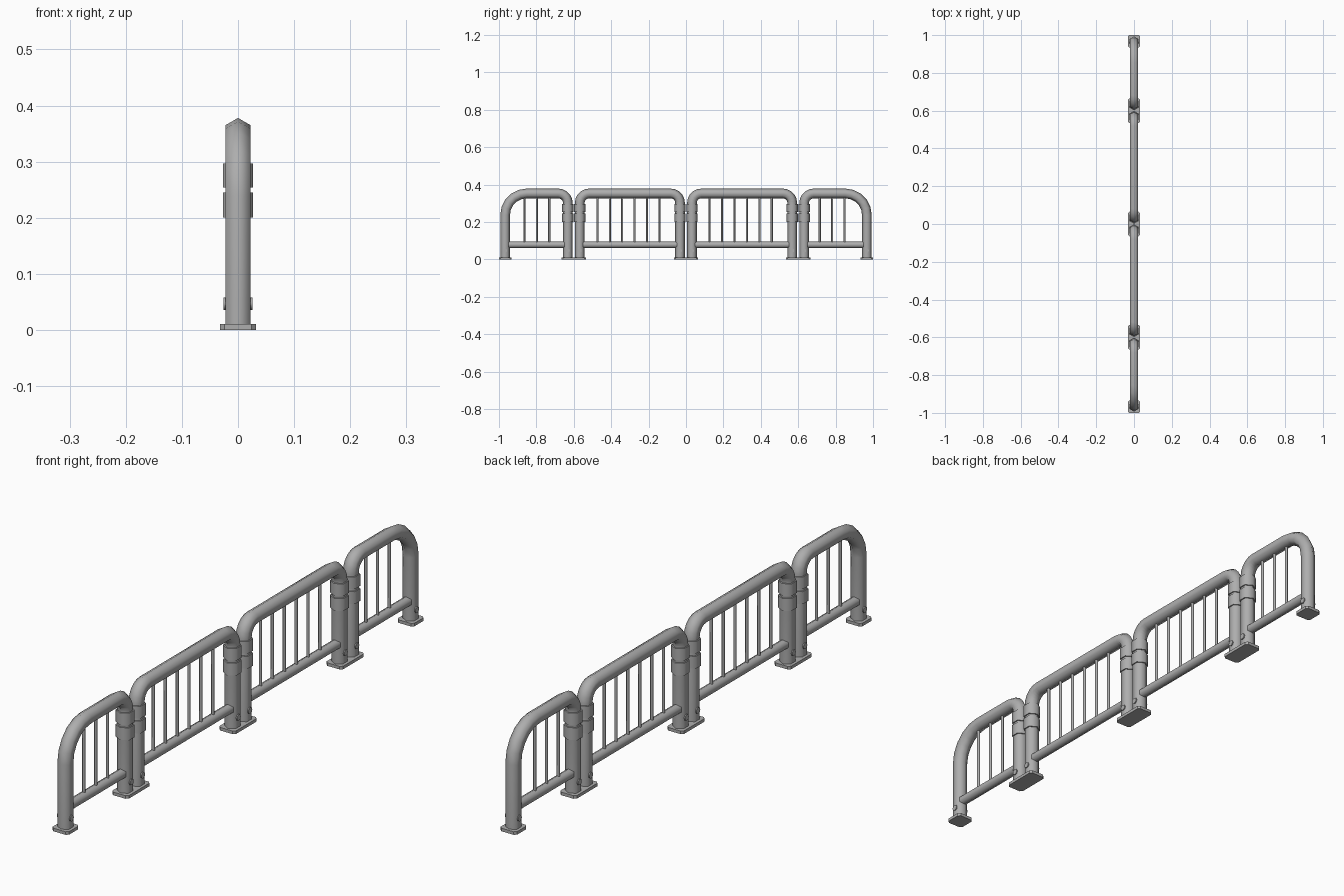
import bpy, bmesh
from math import pi, sin, cos, radians
from mathutils import Vector

if "Cube" in bpy.data.objects:
    bpy.data.objects.remove(bpy.data.objects["Cube"])

steel = bpy.data.materials.new("grey_steel")
steel.use_nodes = True
GREY = (0.42, 0.42, 0.42, 1)
steel.diffuse_color = GREY
steel.node_tree.nodes["Principled BSDF"].inputs["Base Color"].default_value = GREY

SIDES = 6
TUBE = 0.0257
TOP = 0.378 - TUBE
PLATE_TOP = 0.011
RAIL_Z = 0.078
JOINTS = (-0.6, 0, 0.6)
GAP = 0.032      # post offset from each joint
END = 0.967      # end post position


def finish(bm, name, smooth=True):
    bmesh.ops.recalc_face_normals(bm, faces=bm.faces)
    mesh = bpy.data.meshes.new(name)
    bm.to_mesh(mesh)
    bm.free()
    mesh.materials.append(steel)
    obj = bpy.data.objects.new(name, mesh)
    bpy.context.collection.objects.link(obj)
    if smooth:
        bpy.ops.object.select_all(action='DESELECT')
        obj.select_set(True)
        bpy.context.view_layer.objects.active = obj
        bpy.ops.object.shade_smooth_by_angle(angle=radians(65))
    return obj


def sweep(bm, path, radius, sides=SIDES):
    """Tube along a path lying in the plane of the fence."""
    pts = [Vector((0, y, z)) for y, z in path]
    side = Vector((1, 0, 0))
    rings = []
    for i, p in enumerate(pts):
        a = (p - pts[i - 1]).normalized() if i else None
        b = (pts[i + 1] - p).normalized() if i + 1 < len(pts) else None
        tangent = ((a or b) + (b or a)).normalized()
        normal = tangent.cross(side)
        stretch = 1 / max(tangent.dot(a or b), 0.5)
        rings.append([bm.verts.new(p + radius * (normal * cos(t) * stretch + side * sin(t)))
                      for t in (2 * pi * k / sides for k in range(sides))])
    for r, s in zip(rings, rings[1:]):
        for k in range(sides):
            n = (k + 1) % sides
            bm.faces.new((r[k], r[n], s[n], s[k]))
    bm.faces.new(rings[0])
    bm.faces.new(rings[-1])


def bend(cy, cz, radius, start, end, steps=5):
    return [(cy + radius * cos(t), cz + radius * sin(t))
            for t in (start + (end - start) * k / steps for k in range(steps + 1))]


def panel(name, y0, y1, r0, r1, bars):
    """Arched tube frame, lower rail and thin upright bars."""
    bm = bmesh.new()
    path = [(y0, 0.005)]
    path += bend(y0 + r0, TOP - r0, r0, pi, pi / 2)
    path += bend(y1 - r1, TOP - r1, r1, pi / 2, 0)
    path += [(y1, 0.005)]
    sweep(bm, path, TUBE)
    finish(bm, name + "_frame")

    bm = bmesh.new()
    sweep(bm, [(y0, RAIL_Z), (y1, RAIL_Z)], 0.018)
    finish(bm, name + "_lower_rail")

    bm = bmesh.new()
    for y in bars:
        sweep(bm, [(y, RAIL_Z), (y, TOP)], 0.0055)
    finish(bm, name + "_bars")


def plate(name, y, length):
    """Foot plate with clipped corners."""
    bm = bmesh.new()
    bmesh.ops.create_cube(bm, size=1)
    for v in bm.verts:
        v.co = Vector((v.co.x * 0.065, y + v.co.y * length, (v.co.z + 0.5) * PLATE_TOP))
    edges = [e for e in bm.edges if abs(e.verts[0].co.z - e.verts[1].co.z) > 0.005]
    bmesh.ops.bevel(bm, geom=edges, offset=0.008, segments=1, affect='EDGES')
    finish(bm, name, smooth=False)


# Four fence panels, with wide bends at the two outer ends
STEP = 0.0665
SMALL, LARGE = 0.05, 0.115
panel("front_panel", -END, -0.6 - GAP, LARGE, SMALL, [-0.864 + STEP * i for i in range(3)])
panel("front_middle_panel", -0.6 + GAP, -GAP, SMALL, SMALL, [-0.474 + STEP * i for i in range(6)])
panel("back_middle_panel", GAP, 0.6 - GAP, SMALL, SMALL, [0.126 + STEP * i for i in range(6)])
panel("back_panel", 0.6 + GAP, END, SMALL, LARGE, [0.715 + STEP * i for i in range(3)])

# Foot plates
plate("front_foot_plate", -END, 0.066)
plate("back_foot_plate", END, 0.066)
for i, y in enumerate(JOINTS):
    plate(f"joint_foot_plate_{i + 1}", y, 0.13)

# Pairs of collars clamping neighbouring posts
posts = [y + s * GAP for y in JOINTS for s in (-1, 1)]
for name, low, high in (("lower_collars", 0.201, 0.245), ("upper_collars", 0.254, 0.297)):
    bm = bmesh.new()
    for y in posts:
        sweep(bm, [(y, low), (y, high)], 0.0305)
    finish(bm, name)

# Bolt heads through the foot of every post
bm = bmesh.new()
for y in posts + [-END, END]:
    made = bmesh.ops.create_cone(bm, cap_ends=True, segments=8, radius1=0.011,
                                 radius2=0.011, depth=0.052)
    for v in made["verts"]:
        v.co = Vector((v.co.z, y + v.co.x, 0.047 + v.co.y))
finish(bm, "post_bolts")
